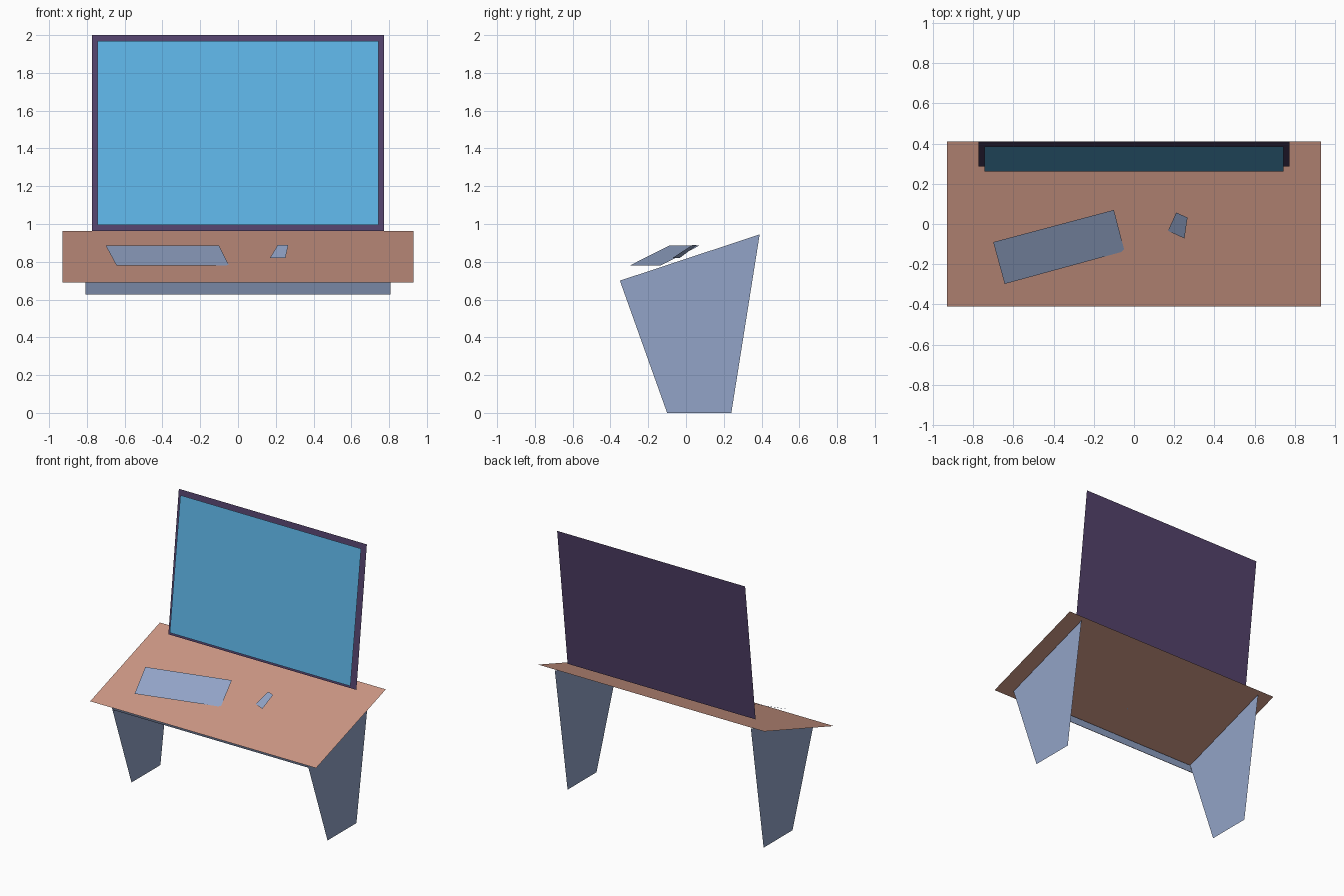
import bpy

if "Cube" in bpy.data.objects:
    bpy.data.objects.remove(bpy.data.objects["Cube"])


def make_material(name, rgb):
    mat = bpy.data.materials.new(name)
    mat.diffuse_color = (*rgb, 1.0)
    mat.use_nodes = True
    mat.node_tree.nodes["Principled BSDF"].inputs["Base Color"].default_value = mat.diffuse_color
    return mat


wood = make_material("warm wood", (0.61, 0.31, 0.235))
steel = make_material("blue grey", (0.29, 0.37, 0.57))
casing = make_material("dark purple", (0.088, 0.055, 0.15))
glass = make_material("screen blue", (0.11, 0.46, 0.79))


def panel(name, corners, mat):
    """One thin flat sheet, corners counter-clockwise seen from its front."""
    mesh = bpy.data.meshes.new(name)
    mesh.from_pydata(corners, [], [range(len(corners))])
    mesh.materials.append(mat)
    obj = bpy.data.objects.new(name, mesh)
    bpy.context.collection.objects.link(obj)
    return obj


def sloped_sheet(name, half_width, low, high, mat):
    """Sheet symmetric in x, running from a low (y, z) to a high (y, z)."""
    w = half_width
    return panel(name, [(-w, *low), (w, *low), (w, *high), (-w, *high)], mat)


# Sloping desk top
sloped_sheet("desk_top", 0.93, (-0.41, 0.69), (0.41, 0.963), wood)

# Front rail, following the front edge of the legs
sloped_sheet("front_rail", 0.807, (-0.324, 0.627), (-0.35, 0.70), steel)

# Side panel legs
leg_profile = [(-0.10, 0.0), (0.24, 0.0), (0.39, 0.945), (-0.35, 0.70)]
for side, x, profile in (("right", 0.807, leg_profile),
                         ("left", -0.807, leg_profile[::-1])):
    panel(side + "_leg", [(x, y, z) for y, z in profile], steel)

# Monitor leaning back, with the screen just in front of its casing
sloped_sheet("monitor_casing", 0.774, (0.287, 0.964), (0.41, 2.0), casing)
sloped_sheet("monitor_screen", 0.744, (0.26, 0.994), (0.385, 1.97), glass)

# Keyboard, turned on the desk
panel("keyboard", [(-0.643, -0.298, 0.78), (-0.047, -0.135, 0.78),
                   (-0.10, 0.07, 0.885), (-0.70, -0.09, 0.885)], steel)

# Mouse
panel("mouse", [(0.169, -0.034, 0.82), (0.251, -0.072, 0.82),
                (0.266, 0.032, 0.888), (0.21, 0.057, 0.888)], steel)
